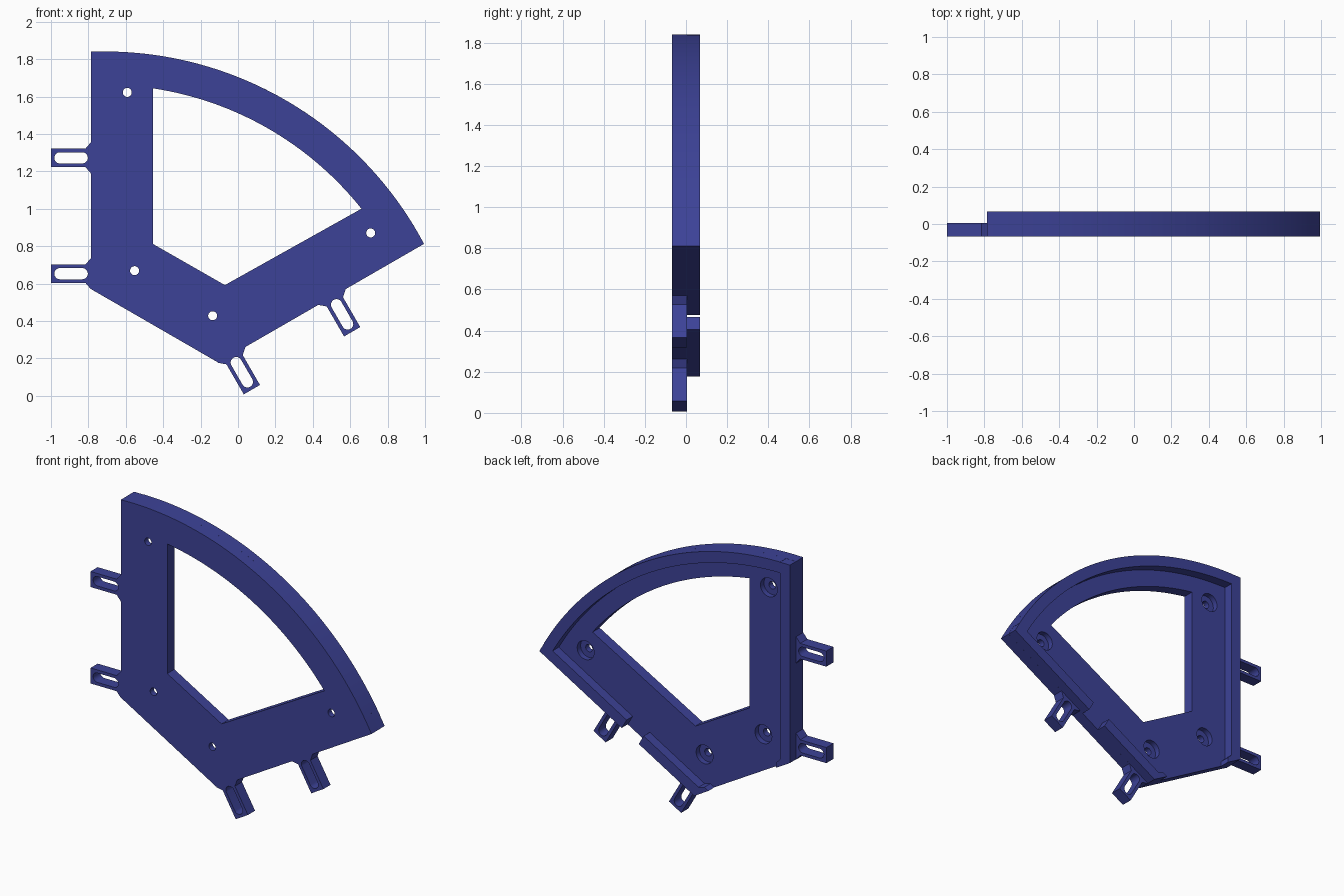
import bpy, bmesh, math
from math import sin, cos, asin, radians

if "Cube" in bpy.data.objects:
    bpy.data.objects.remove(bpy.data.objects["Cube"])

APEX = (-0.785, -0.215)            # where the two straight edges would meet
CENTRE = (-0.715, -0.094)          # centre of the arcs
R_OUT, R_WIN, RIM = 1.935, 1.757, 0.07
FRONT, FLOOR, BACK = -0.067, 0.005, 0.067

blue = bpy.data.materials.new("dark blue")
blue.diffuse_color = (0.046, 0.055, 0.31, 1)
blue.use_nodes = True
blue.node_tree.nodes["Principled BSDF"].inputs["Base Color"].default_value = blue.diffuse_color


def edge(side, s, n):
    """Point s along a straight edge from the apex, n outward from it."""
    if side == "left":
        return (APEX[0] - n, APEX[1] + s)
    c, k = cos(radians(30)), 0.5
    return (APEX[0] + s * c + n * k, APEX[1] + s * k - n * c)


def arc(r, d, count=48):
    """Arc from the left edge to the lower edge, inset d from the centre."""
    a0 = math.pi / 2 - asin(d / r)
    a1 = math.pi / 6 + asin(d / r)
    return [(CENTRE[0] + r * cos(a0 + (a1 - a0) * i / count),
             CENTRE[1] + r * sin(a0 + (a1 - a0) * i / count)) for i in range(count + 1)]


def circle(c, r, count=32):
    return [(c[0] + r * cos(2 * math.pi * i / count),
             c[1] + r * sin(2 * math.pi * i / count)) for i in range(count)]


def prism(name, pts, y0, y1):
    """Outline in x and z extruded along y."""
    bm = bmesh.new()
    f = bm.faces.new([bm.verts.new((x, y0, z)) for x, z in pts])
    ext = bmesh.ops.extrude_face_region(bm, geom=[f])["geom"]
    bmesh.ops.translate(bm, vec=(0, y1 - y0, 0),
                        verts=[v for v in ext if isinstance(v, bmesh.types.BMVert)])
    bmesh.ops.recalc_face_normals(bm, faces=bm.faces)
    me = bpy.data.meshes.new(name)
    bm.to_mesh(me)
    bm.free()
    me.materials.append(blue)
    ob = bpy.data.objects.new(name, me)
    bpy.context.collection.objects.link(ob)
    return ob


def cut(ob, pts, y0, y1):
    """Cut a prism out of an object."""
    cutter = prism("cutter", pts, y0, y1)
    cutter.hide_render = True
    mod = ob.modifiers.new("cut", "BOOLEAN")
    mod.operation, mod.solver, mod.object = "DIFFERENCE", "EXACT", cutter
    bpy.context.view_layer.objects.active = ob
    bpy.ops.object.modifier_apply(modifier=mod.name)
    bpy.data.objects.remove(cutter)


parts = []

# Base plate with its window
plate = prism("base_plate", arc(R_OUT, -RIM) + [edge("lower", 0.785, 0), edge("left", 0.785, 0)],
              FRONT, FLOOR)
window = arc(R_WIN, 0.26) + [(-0.07, 0.592), (-0.455, 0.812)]
cut(plate, window, FRONT - 0.1, BACK + 0.1)
parts.append(plate)

# Raised rim along the arc
parts.append(prism("arc_rim", arc(R_OUT, 0) + arc(R_OUT - RIM, 0)[::-1], FLOOR, BACK))

for side in ("left", "lower"):
    # Counterbored screw holes
    for s, n in ((1.837, -0.193), (0.884, -0.232)):
        c = edge(side, s, n)
        cut(plate, circle(c, 0.06), -0.03, BACK)
        cut(plate, circle(c, 0.024), FRONT - 0.1, BACK)

    # Raised rim along the straight edge, with a short lip at the cut corner
    foot = [(0.785, 0), (0.727, -0.10), (0.76, -0.10), (0.79, -RIM)]
    top = [(2.055, -RIM), (2.055, 0)]
    if side == "left":
        runs = [foot + top]
    else:                           # the lower rim is split by a gap
        runs = [foot + [(1.24, -RIM), (1.24, 0)], [(1.38, 0), (1.38, -RIM)] + top]
    for i, run in enumerate(runs):
        parts.append(prism(f"{side}_rim_{i + 1}", [edge(side, s, n) for s, n in run], FLOOR, BACK))

    # Slotted mounting tabs with flared roots
    for i, s in enumerate((0.868, 1.487)):
        half = [(0.085, 0), (0.05, 0.03), (0.05, 0.215)]
        outline = half + [(-a, n) for a, n in half[::-1]]
        tab = prism(f"{side}_tab_{i + 1}", [edge(side, s + a, n) for a, n in outline], FRONT, FLOOR)
        slot = []
        for j in range(17):         # outer rounded end
            t = math.pi * j / 16
            slot.append((0.03 * cos(t), 0.167 + 0.03 * sin(t)))
        slot += [(-a, 0.215 - n) for a, n in slot]
        cut(tab, [edge(side, s + a, n) for a, n in slot], FRONT - 0.1, BACK)
        parts.append(tab)

# Smooth the curved walls, keep the corners sharp
bpy.ops.object.select_all(action="DESELECT")
for ob in parts:
    ob.select_set(True)
bpy.context.view_layer.objects.active = plate
bpy.ops.object.shade_smooth_by_angle(angle=radians(30))
